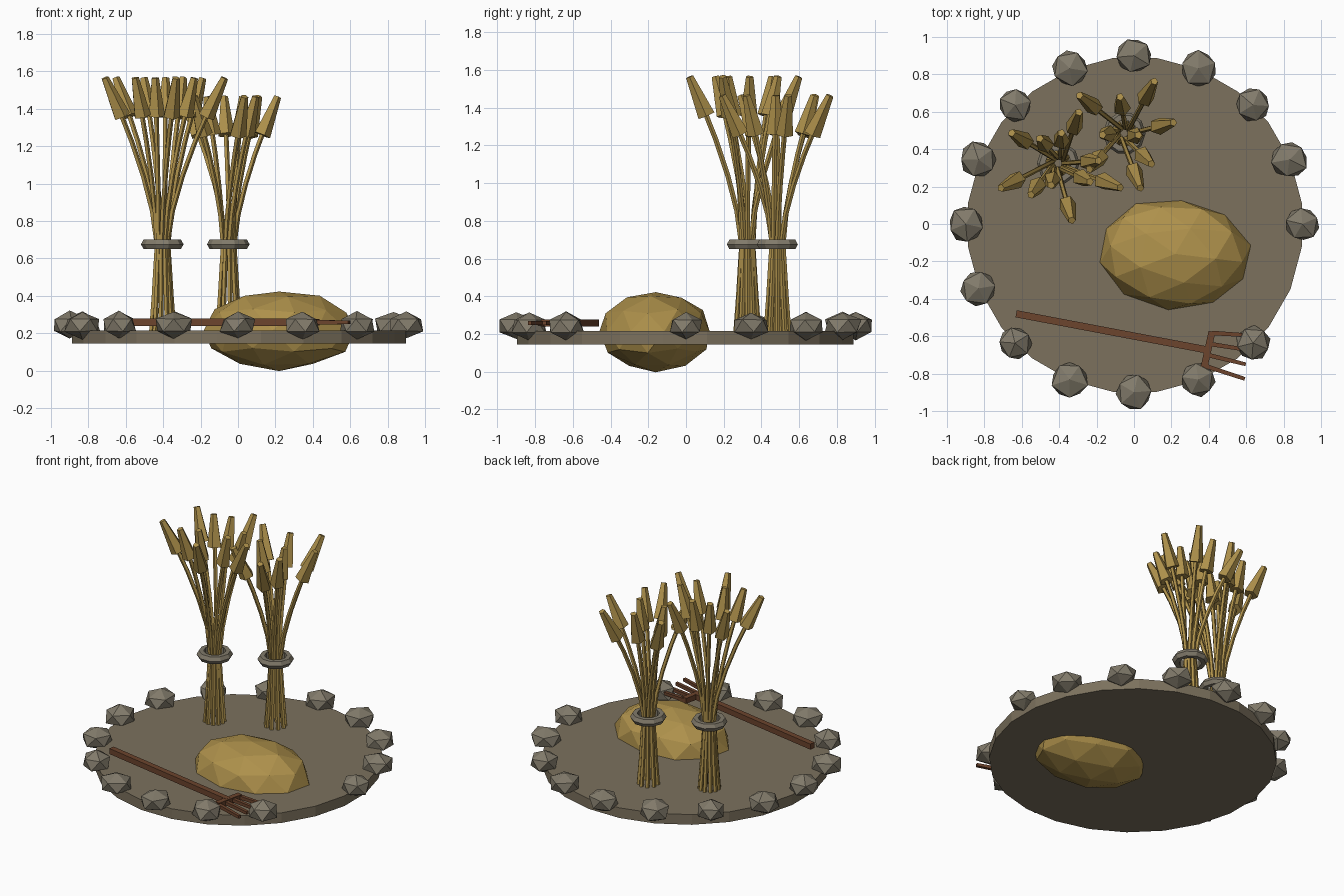
import bpy
import bmesh
import random
from math import cos, sin, pi, tau, atan2, hypot
from mathutils import Vector, Matrix

random.seed(7)
if "Cube" in bpy.data.objects:
    bpy.data.objects.remove(bpy.data.objects["Cube"], do_unlink=True)


def material(name, rgb):
    m = bpy.data.materials.new(name)
    m.use_nodes = True
    m.diffuse_color = (*rgb, 1)
    m.node_tree.nodes["Principled BSDF"].inputs["Base Color"].default_value = (*rgb, 1)
    return m


EARTH = material("packed earth", (0.2, 0.165, 0.11))
STONE = material("grey stone", (0.22, 0.195, 0.145))
STRAW = material("golden straw", (0.42, 0.28, 0.07))
WOOD = material("dark wood", (0.15, 0.058, 0.026))


def finish(name, bm, mat):
    bmesh.ops.recalc_face_normals(bm, faces=bm.faces)
    me = bpy.data.meshes.new(name)
    bm.to_mesh(me)
    bm.free()
    me.materials.append(mat)
    ob = bpy.data.objects.new(name, me)
    bpy.context.collection.objects.link(ob)
    return ob


def sweep(bm, points, radii, sides):
    """Closed straight-sided tube through the points."""
    points = [Vector(p) for p in points]
    rings = []
    for i, (p, r) in enumerate(zip(points, radii)):
        d = points[min(i + 1, len(points) - 1)] - points[max(i - 1, 0)]
        ref = Vector((0, 0, 1)) if abs(d.normalized().z) < 0.7 else Vector((0, 1, 0))
        u = d.cross(ref).normalized()
        v = u.cross(d).normalized()
        angles = [tau * (k + 0.5) / sides for k in range(sides)]
        rings.append([bm.verts.new(p + r * (u * cos(a) + v * sin(a))) for a in angles])
    for a, b in zip(rings, rings[1:]):
        for k in range(sides):
            n = (k + 1) % sides
            bm.faces.new((a[k], a[n], b[n], b[k]))
    bm.faces.new(rings[0])
    bm.faces.new(rings[-1])


def rock(name, centre, size, turn, subdivisions, jitter, mat):
    bm = bmesh.new()
    bmesh.ops.create_icosphere(bm, subdivisions=subdivisions, radius=1)
    for v in bm.verts:
        v.co *= 1 + random.uniform(-jitter, jitter)
    bm.transform(Matrix.Translation(centre) @ Matrix.Rotation(turn, 4, "Z")
                 @ Matrix.Diagonal((*size, 1)))
    return finish(name, bm, mat)


# Round threshing floor
bm = bmesh.new()
bmesh.ops.create_cone(bm, cap_ends=True, segments=24, radius1=0.9, radius2=0.9, depth=0.07,
                      matrix=Matrix.Translation((0.005, -0.005, 0.18))
                      @ Matrix.Rotation(pi / 24, 4, "Z"))
finish("round_floor", bm, EARTH)

# Border stones, with one gap left as an entrance
for i in range(15):
    a = tau * i / 16
    s = random.uniform(0.098, 0.108)
    rock(f"border_stone_{i + 1}", (0.9 * cos(a), 0.9 * sin(a), 0.243),
         (s, s, 0.074), a + 0.4, 1, 0.07, STONE)

# Heap of grain
rock("grain_heap", (0.22, -0.16, 0.215), (0.405, 0.295, 0.212), -0.12, 2, 0.035, STRAW)


# Sheaves: stalks that pinch at a band, then fan out into ears
def sheaf(name, x, y, top, tips):
    pinch = 0.67
    stalks, ears = bmesh.new(), bmesh.new()
    for i, (tx, ty) in enumerate(tips):
        a = atan2(ty - y, tx - x)
        reach = hypot(tx - x, ty - y)
        foot = tau * i / len(tips)

        def at(z):
            t = (z - pinch) / (top - pinch)
            r = (reach - 0.03) * t ** 1.5
            return (x + 0.03 * cos(foot) + r * cos(a),
                    y + 0.03 * sin(foot) + r * sin(a), z)

        path = [(x + r * cos(foot), y + r * sin(foot), z)
                for r, z in ((0.062, 0.2), (0.047, 0.4), (0.036, 0.58))]
        path += [at(pinch + (top - 0.15 - pinch) * k / 4) for k in range(5)]
        sweep(stalks, path, [0.014] * len(path), 5)
        sweep(ears, [at(top - 0.205), at(top)], [0.048, 0.021], 5)
    finish(name + "_stalks", stalks, STRAW)
    finish(name + "_ears", ears, STRAW)
    # Binding band
    bm = bmesh.new()
    profile = ((0.07, -0.025), (0.1, -0.025), (0.114, 0), (0.1, 0.025), (0.07, 0.025))
    rings = [[bm.verts.new((x + r * cos(tau * k / 10), y + r * sin(tau * k / 10), 0.675 + z))
              for k in range(10)] for r, z in profile]
    for p, ring in enumerate(rings):
        after = rings[(p + 1) % len(rings)]
        for k in range(10):
            n = (k + 1) % 10
            bm.faces.new((ring[k], ring[n], after[n], after[k]))
    finish(name + "_band", bm, STONE)


sheaf("large_sheaf", -0.405, 0.325, 1.565,
      [(-0.19, 0.34), (-0.31, 0.61), (-0.40, 0.49), (-0.52, 0.45), (-0.66, 0.48), (-0.71, 0.17),
       (-0.54, 0.14), (-0.43, 0.20), (-0.32, 0.02), (-0.22, 0.24), (-0.07, 0.20)])
sheaf("small_sheaf", -0.052, 0.485, 1.465,
      [(0.21, 0.55), (0.10, 0.77), (-0.085, 0.68), (-0.30, 0.68), (-0.17, 0.46),
       (-0.23, 0.28), (0.06, 0.19), (0.11, 0.33), (0.03, 0.50)])

# Hay fork lying on the floor
bm = bmesh.new()
sweep(bm, [(-0.63, -0.48, 0.258), (0.4, -0.675, 0.258)], [0.027] * 2, 4)
finish("fork_handle", bm, WOOD)
bm = bmesh.new()
bar_a, bar_b = Vector((0.417, -0.575, 0.258)), Vector((0.375, -0.765, 0.258))
sweep(bm, [bar_a, bar_b], [0.026] * 2, 4)
finish("fork_crossbar", bm, WOOD)
bm = bmesh.new()
end_a, end_b = Vector((0.61, -0.595, 0.258)), Vector((0.592, -0.828, 0.258))
for k in range(4):
    t = 0.04 + 0.92 * k / 3
    sweep(bm, [bar_a.lerp(bar_b, t), end_a.lerp(end_b, k / 3)], [0.017, 0.014], 4)
finish("fork_tines", bm, WOOD)
